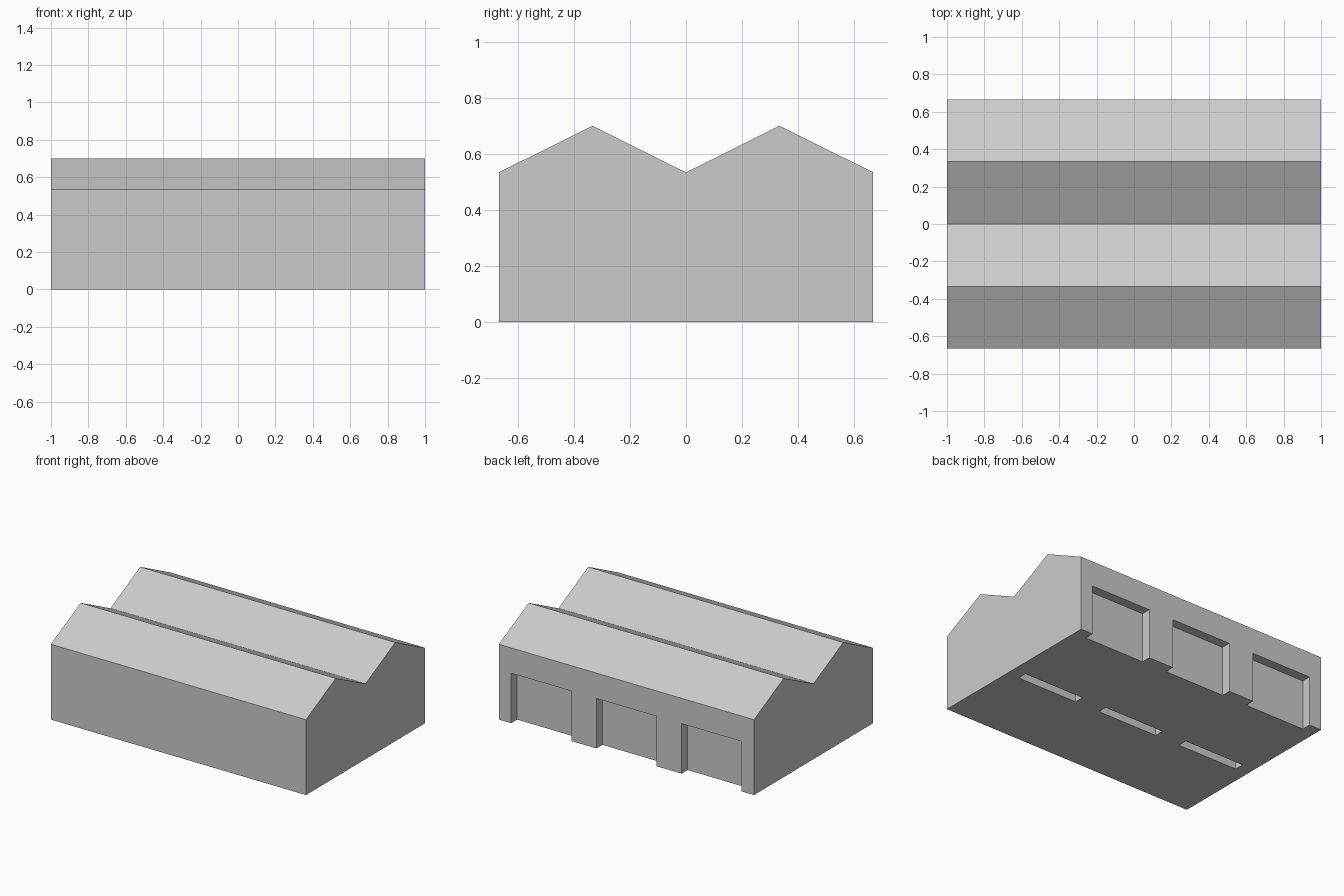
import bpy
import bmesh
from mathutils import Matrix, Vector

default_cube = bpy.data.objects.get("Cube")
if default_cube:
    bpy.data.objects.remove(default_cube, do_unlink=True)

LENGTH, SPAN = 2.0, 0.6667
EAVE, RIDGE = 0.534, 0.70
DOOR_WIDTH, DOOR_HEIGHT, DOOR_DEPTH = 0.472, 0.354, 0.067
DOOR_SPACING = 0.668

grey = bpy.data.materials.new("plain grey")
grey.use_nodes = True
colour = (0.6, 0.6, 0.6, 1)
grey.diffuse_color = colour
grey.node_tree.nodes["Principled BSDF"].inputs["Base Color"].default_value = colour


def add_object(name, bm):
    bmesh.ops.recalc_face_normals(bm, faces=bm.faces[:])
    mesh = bpy.data.meshes.new(name)
    bm.to_mesh(mesh)
    bm.free()
    mesh.materials.append(grey)
    obj = bpy.data.objects.new(name, mesh)
    bpy.context.collection.objects.link(obj)
    return obj


def gabled_hall(name, y_front):
    """Gable profile swept along the length of the building."""
    profile = [(0, 0), (SPAN, 0), (SPAN, EAVE), (SPAN / 2, RIDGE), (0, EAVE)]
    bm = bmesh.new()
    gable = bm.faces.new([bm.verts.new((-LENGTH / 2, y_front + y, z)) for y, z in profile])
    swept = bmesh.ops.extrude_face_region(bm, geom=[gable], use_keep_orig=True)
    verts = [v for v in swept["geom"] if isinstance(v, bmesh.types.BMVert)]
    bmesh.ops.translate(bm, verts=verts, vec=(LENGTH, 0, 0))
    return add_object(name, bm)


def cut_door_recesses(hall, y_back):
    """Three doorways, open at the floor, recessed into the back wall."""
    bm = bmesh.new()
    for i in (-1, 0, 1):
        size = Matrix.Diagonal((DOOR_WIDTH, DOOR_DEPTH * 2, DOOR_HEIGHT * 2, 1))
        place = Matrix.Translation(Vector((i * DOOR_SPACING, y_back, 0)))
        bmesh.ops.create_cube(bm, size=1, matrix=place @ size)
    cutter = add_object("door_cutter", bm)
    cutter.hide_render = True

    recess = hall.modifiers.new("door recesses", 'BOOLEAN')
    recess.operation = 'DIFFERENCE'
    recess.solver = 'EXACT'
    recess.object = cutter
    bpy.context.view_layer.objects.active = hall
    bpy.ops.object.modifier_apply(modifier=recess.name)
    bpy.data.objects.remove(cutter, do_unlink=True)


# Two identical halls standing back to back
for name, y_front in (("front_hall", -SPAN), ("back_hall", 0)):
    hall = gabled_hall(name, y_front)
    cut_door_recesses(hall, y_front + SPAN)
